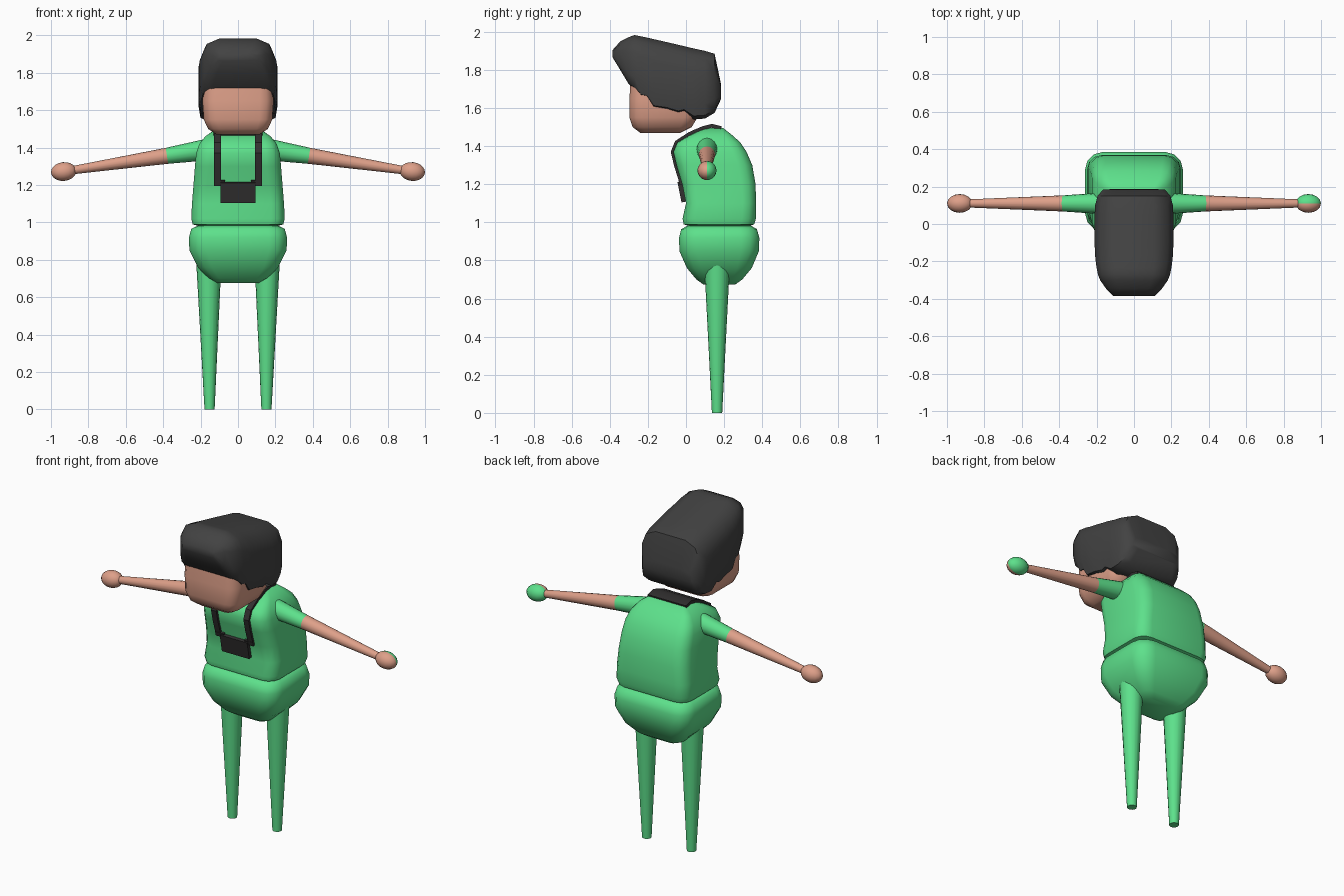
import bpy, bmesh
from math import radians, sin, cos, pi
from mathutils import Vector, Matrix

cube = bpy.data.objects.get("Cube")
if cube:
    bpy.data.objects.remove(cube, do_unlink=True)


def material(name, r, g, b):
    m = bpy.data.materials.new(name)
    m.use_nodes = True
    m.diffuse_color = (r, g, b, 1)
    m.node_tree.nodes["Principled BSDF"].inputs["Base Color"].default_value = (r, g, b, 1)
    return m


GREEN = material("green cloth", 0.11, 0.75, 0.26)
SKIN = material("skin", 0.73, 0.35, 0.25)
HAIR = material("dark grey hair", 0.055, 0.055, 0.055)
STRAP = material("charcoal strap", 0.032, 0.030, 0.030)


def finish(name, bm, mats, angle=50):
    """Turn a bmesh into a shaded object."""
    bmesh.ops.recalc_face_normals(bm, faces=bm.faces)
    mesh = bpy.data.meshes.new(name)
    bm.to_mesh(mesh)
    bm.free()
    for m in mats:
        mesh.materials.append(m)
    ob = bpy.data.objects.new(name, mesh)
    bpy.context.collection.objects.link(ob)
    bpy.ops.object.select_all(action='DESELECT')
    ob.select_set(True)
    bpy.context.view_layer.objects.active = ob
    bpy.ops.object.shade_smooth_by_angle(angle=radians(angle))
    return ob


def loft(name, sections, mat, angle=50):
    """Skin a closed solid over equal-length rings of points."""
    bm = bmesh.new()
    rings = [[bm.verts.new(p) for p in s] for s in sections]
    n = len(rings[0])
    for a, b in zip(rings, rings[1:]):
        for i in range(n):
            j = (i + 1) % n
            bm.faces.new((a[i], a[j], b[j], b[i]))
    bm.faces.new(rings[0][::-1])
    bm.faces.new(rings[-1])
    return finish(name, bm, [mat], angle)


def rounded_ring(z, hx, y0, y1, corner=0.38, steps=3):
    """Horizontal rounded rectangle."""
    hy, cy = (y1 - y0) / 2, (y0 + y1) / 2
    r = corner * min(hx, hy)
    pts = []
    for q, (sx, sy) in enumerate([(1, 1), (-1, 1), (-1, -1), (1, -1)]):
        for k in range(steps + 1):
            a = (q + k / steps) * pi / 2
            pts.append((sx * (hx - r) + r * cos(a), cy + sy * (hy - r) + r * sin(a), z))
    return pts


def limb(name, start, end, r0, r1, mat):
    """Tapered tube between two points."""
    start, end = Vector(start), Vector(end)
    d = end - start
    rot = d.to_track_quat('Z', 'Y').to_matrix().to_4x4()
    bm = bmesh.new()
    bmesh.ops.create_cone(bm, cap_ends=True, segments=16, radius1=r0, radius2=r1,
                          depth=d.length,
                          matrix=Matrix.Translation((start + end) / 2) @ rot)
    return finish(name, bm, [mat])


def ribbon(name, x0, x1, path, thick=0.02):
    """Flat strap of constant width following a (y, z) path."""
    sections = []
    for i, p in enumerate(path):
        a, b = Vector(path[max(i - 1, 0)]), Vector(path[min(i + 1, len(path) - 1)])
        t = (b - a).normalized()
        n = Vector((-t.y, t.x)) * thick / 2
        o, q = Vector(p) + n, Vector(p) - n
        sections.append([(x0, *o), (x1, *o), (x1, *q), (x0, *q)])
    return loft(name, sections, STRAP, 35)


# Torso and hips: z, half width, front y, back y
torso = [(0.98, 0.21, 0.02, 0.33), (0.99, 0.242, -0.012, 0.358), (1.02, 0.25, -0.018, 0.367),
         (1.1, 0.246, 0.0, 0.368), (1.2, 0.238, -0.02, 0.365), (1.3, 0.23, -0.05, 0.348),
         (1.37, 0.224, -0.066, 0.318), (1.42, 0.207, -0.045, 0.285),
         (1.46, 0.175, 0.025, 0.24), (1.495, 0.125, 0.1, 0.195)]
loft("torso", [rounded_ring(*s) for s in torso], GREEN)

hips = [(0.675, 0.11, 0.09, 0.26), (0.7, 0.155, 0.055, 0.295), (0.76, 0.215, 0.005, 0.345),
        (0.85, 0.26, -0.035, 0.383), (0.92, 0.262, -0.036, 0.385),
        (0.965, 0.25, -0.025, 0.372), (0.983, 0.215, 0.01, 0.34)]
loft("hips", [rounded_ring(*s, corner=0.45) for s in hips], GREEN)

# Head
head = [(1.47, 0.115, -0.24, -0.03), (1.5, 0.16, -0.28, 0.03), (1.55, 0.183, -0.297, 0.06),
        (1.65, 0.19, -0.297, 0.09), (1.76, 0.185, -0.29, 0.09)]
loft("head", [rounded_ring(*s) for s in head], SKIN)

# Hair: y, half width, ragged lower edge, crown height
hair = [(-0.385, 0.11, 1.865, 1.905), (-0.345, 0.15, 1.8, 1.95), (-0.302, 0.18, 1.728, 1.972),
        (-0.27, 0.193, 1.7, 1.983), (-0.235, 0.2, 1.655, 1.976), (-0.205, 0.204, 1.65, 1.97),
        (-0.17, 0.208, 1.595, 1.962), (-0.1, 0.211, 1.585, 1.946), (-0.04, 0.211, 1.567, 1.932),
        (-0.01, 0.211, 1.575, 1.925), (0.04, 0.211, 1.54, 1.913), (0.1, 0.208, 1.545, 1.9),
        (0.15, 0.195, 1.575, 1.885), (0.185, 0.165, 1.65, 1.72)]
outline = [(0.52, 1), (0.86, 0.9), (1, 0.68), (1, 0.22), (0.95, 0.05), (0.75, 0)]
outline += [(-x, z) for x, z in reversed(outline)]
loft("hair", [[(x * hx, y, lo + z * (hi - lo)) for x, z in outline]
              for y, hx, lo, hi in hair], HAIR)

# Neck strap: two front bands, a collar over the shoulders and a hanging pouch
front_path = [(-0.022, 1.2), (-0.053, 1.3), (-0.07, 1.37), (-0.05, 1.42),
              (0.02, 1.465), (0.09, 1.495)]
for side, s in (("left", 1), ("right", -1)):
    ribbon(side + "_strap", s * 0.092, s * 0.128, front_path)
    ribbon(side + "_strap_foot", s * 0.07, s * 0.128, [(-0.022, 1.198), (-0.03, 1.225)], 0.022)
ribbon("collar", -0.13, 0.13, [(0.03, 1.47), (0.09, 1.495), (0.135, 1.507), (0.185, 1.495)])
ribbon("pouch", -0.093, 0.093, [(-0.006, 1.108), (-0.027, 1.215)], 0.036)

# Arms, hands and legs
for side, s in (("left", 1), ("right", -1)):
    shoulder, cuff, wrist = (s * 0.16, 0.11, 1.39), (s * 0.38, 0.11, 1.356), (s * 0.88, 0.11, 1.28)
    limb(side + "_sleeve", shoulder, cuff, 0.058, 0.043, GREEN)
    limb(side + "_forearm", cuff, wrist, 0.043, 0.022, SKIN)

    bm = bmesh.new()
    bmesh.ops.create_uvsphere(bm, u_segments=16, v_segments=10, radius=1)
    tilt = Matrix.Rotation(s * radians(6), 4, 'Y')
    bmesh.ops.transform(bm, verts=bm.verts, matrix=Matrix.Translation((s * 0.932, 0.11, 1.272))
                        @ tilt @ Matrix.Diagonal((0.068, 0.05, 0.05, 1)))
    # The back of the left hand is cloth coloured
    for f in bm.faces:
        f.material_index = int(s > 0 and f.calc_center_median().y > 0.11)
    finish(side + "_hand", bm, [SKIN, GREEN])

    limb(side + "_leg", (s * 0.152, 0.163, 0), (s * 0.156, 0.163, 0.8), 0.027, 0.068, GREEN)
